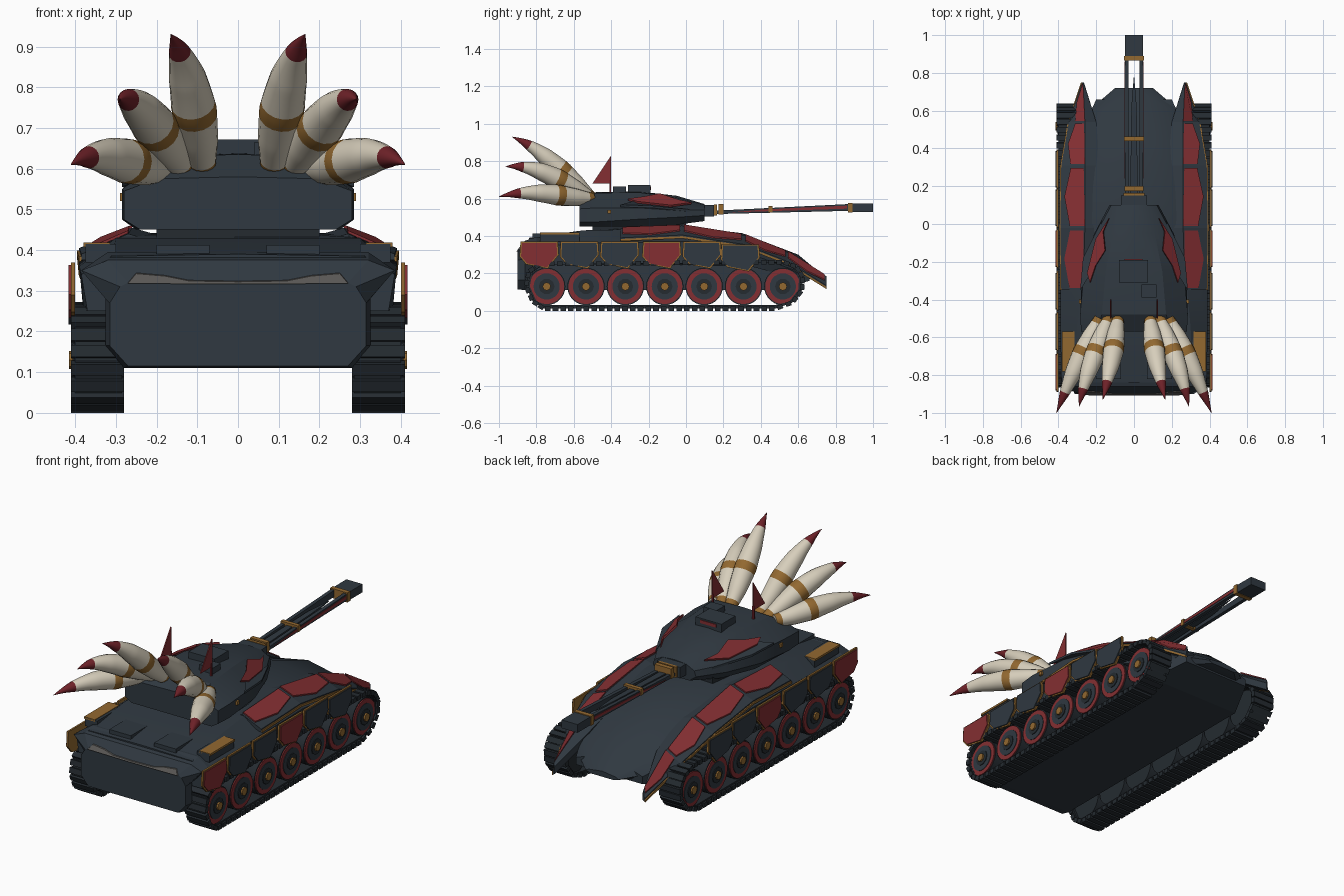
import bpy, bmesh
from math import pi, sin, cos, atan2
from mathutils import Vector, Matrix

if "Cube" in bpy.data.objects:
    bpy.data.objects.remove(bpy.data.objects["Cube"])


def material(name, rgb):
    m = bpy.data.materials.new(name)
    m.use_nodes = True
    m.diffuse_color = (*rgb, 1)
    m.node_tree.nodes["Principled BSDF"].inputs["Base Color"].default_value = (*rgb, 1)
    return m


ARMOUR = material("slate armour", (.029, .040, .052))
TRACK = material("dark track", (.018, .024, .030))
RED = material("crimson", (.23, .028, .032))
TIP = material("dark crimson", (.16, .016, .022))
GOLD = material("old gold", (.29, .14, .03))
BONE = material("bone", (.68, .62, .50))
WORN = material("worn metal", (.10, .095, .09))


def finish(name, bm, mats, smooth=None):
    bmesh.ops.remove_doubles(bm, verts=bm.verts, dist=1e-5)
    bmesh.ops.recalc_face_normals(bm, faces=bm.faces)
    me = bpy.data.meshes.new(name)
    bm.to_mesh(me)
    bm.free()
    ob = bpy.data.objects.new(name, me)
    bpy.context.collection.objects.link(ob)
    for m in mats:
        me.materials.append(m)
    if smooth:
        bpy.ops.object.select_all(action='DESELECT')
        bpy.context.view_layer.objects.active = ob
        ob.select_set(True)
        bpy.ops.object.shade_smooth_by_angle(angle=smooth)
    return ob


def loft(name, rings, mats, cyclic=False, rule=None, smooth=None):
    """Skin closed rings of points; rule(i) gives the material of band i."""
    bm = bmesh.new()
    vs = [[bm.verts.new(p) for p in r] for r in rings]
    n = len(rings[0])
    for i in range(len(vs) if cyclic else len(vs) - 1):
        a, b = vs[i], vs[(i + 1) % len(vs)]
        for j in range(n):
            k = (j + 1) % n
            f = bm.faces.new((a[j], a[k], b[k], b[j]))
            f.material_index = rule(i) if rule else 0
    if not cyclic:
        bm.faces.new(vs[0])
        bm.faces.new(vs[-1]).material_index = rule(len(vs) - 2) if rule else 0
    return finish(name, bm, mats, smooth)


def body(name, sections, mat, smooth=None):
    """Loft along y from half profiles mirrored in x."""
    rings = [[(x, y, z) for x, z in half] + [(-x, y, z) for x, z in reversed(half)]
             for y, half in sections]
    return loft(name, rings, [mat], smooth=smooth)


def slab(name, pts, d, mat, pair=False):
    """Polygon extruded along d, optionally with a mirrored twin."""
    for s, side in ((1, "left_"), (-1, "right_")) if pair else ((1, ""),):
        a = [(s * x, y, z) for x, y, z in pts]
        b = [(s * (x + d[0]), y + d[1], z + d[2]) for x, y, z in pts]
        loft(side + name, [a, b], [mat])


def box(name, x, y, z, mat, pair=False):
    base = [(x[0], y[0], z[0]), (x[1], y[0], z[0]), (x[1], y[1], z[0]), (x[0], y[1], z[0])]
    slab(name, base, (0, 0, z[1] - z[0]), mat, pair)


def disc(name, s, y, z, r, x0, x1, mat, n=28):
    ring = [(y + r * cos(2 * pi * i / n), z + r * sin(2 * pi * i / n)) for i in range(n)]
    loft(name, [[(s * x, a, b) for a, b in ring] for x in (x0, x1)], [mat], smooth=.6)


# Hull
body("lower_hull", [
    (-.90, [(.27, .115), (.315, .165), (.315, .27), (.29, .31), (.27, .32)]),
    (-.86, [(.28, .11), (.325, .165), (.325, .28), (.385, .35), (.32, .375)]),
    (-.80, [(.28, .11), (.28, .165), (.28, .25), (.385, .35), (.32, .395)]),
    (.48, [(.28, .11), (.28, .165), (.28, .24), (.28, .25), (.2, .25)]),
    (.66, [(.20, .16), (.2, .17), (.2, .18), (.2, .20), (.14, .22)])], ARMOUR)
body("upper_hull", [
    (-.84, [(.37, .25), (.385, .34), (.31, .385), (0, .39)]),
    (-.55, [(.38, .25), (.39, .36), (.30, .43), (0, .43)]),
    (0, [(.38, .25), (.39, .37), (.25, .44), (0, .45)]),
    (.3, [(.36, .25), (.37, .32), (.2, .395), (0, .415)]),
    (.6, [(.2, .17), (.24, .21), (.2, .26), (0, .30)]),
    (.72, [(.07, .17), (.1, .18), (.08, .19), (0, .20)])], ARMOUR, smooth=.5)
slab("worn_edge", [(x, -.905 + (z - .32) * .73, z) for x, z in
     ((0, .316), (.27, .318), (.25, .342), (.18, .336), (.12, .324), (0, .322))],
     (0, .006, .002), WORN, True)
box("engine_hatch", (.07, .20), (-.82, -.67), (.37, .412), ARMOUR, True)
box("stowage_box", (.30, .375), (-.78, -.57), (.37, .415), ARMOUR, True)
box("stowage_trim", (.315, .38), (-.78, -.57), (.407, .418), GOLD, True)

# Swept fenders with red panels and gold edging
KNOTS = [(-.35, .20, .27, .385, .44), (-.02, .19, .26, .39, .455), (.31, .18, .26, .385, .405),
         (.54, .20, .26, .345, .315), (.75, .265, .27, .275, .185)]
for s, side in ((1, "left"), (-1, "right")):
    rings, trim = [], []
    for y, xi, xm, xo, z in KNOTS:
        rings.append([(s * xi, y, z - .02), (s * xm, y, z), (s * xo, y, z - .05),
                      (s * xo, y, z - .065), (s * xi, y, z - .06)])
        trim.append([(s * (xo + a), y, z + b) for a, b in
                     ((0, -.056), (.006, -.056), (.006, -.068), (0, -.068))])
    loft(side + "_fender", rings, [ARMOUR])
    loft(side + "_fender_trim", trim, [GOLD])
for i, (a, b) in enumerate(zip(KNOTS, KNOTS[1:])):
    def on_fender(t, u):
        y, xi, xm, xo, z = [p + (q - p) * t for p, q in zip(a, b)]
        return (xm + (xo - xm) * u, y, z - .05 * u + .001)
    slab("fender_panel", [on_fender(.03, 0), on_fender(.03, .62), on_fender(.5, .85),
                          on_fender(.96, .6), on_fender(.96, .05)], (0, 0, .007), RED, True)

# Tracks
PATH = [(-.76, .012), (.48, .012), (.57, .045), (.62, .11), (.625, .18), (.59, .235),
        (.52, .26), (-.78, .25), (-.84, .21), (-.855, .13), (-.82, .05)]
mid = Vector((-.1, .135))
for s, side in ((1, "left"), (-1, "right")):
    belt = []
    for y, z in PATH:
        v = Vector((y, z))
        i = v - (v - mid).normalized() * .02
        if abs(y) < .8 and z < .02:
            i = v + Vector((0, .02))
        belt.append([(s * .285, *v), (s * .40, *v), (s * .40, *i), (s * .285, *i)])
    loft(side + "_track_belt", belt, [TRACK], cyclic=True)
    bm = bmesh.new()
    for p, q in zip(PATH, PATH[1:] + PATH[:1]):
        p, q = Vector(p), Vector(q)
        d = q - p
        n = max(1, round(d.length / .042))
        for k in range(n):
            c = p + d * (k + .5) / n
            bmesh.ops.create_cube(bm, size=1, matrix=Matrix.Translation((s * .345, c.x, c.y))
                                  @ Matrix.Rotation(atan2(d.y, d.x), 4, 'X')
                                  @ Matrix.Diagonal((.13, .03, .024, 1)))
    finish(side + "_track_pads", bm, [TRACK])
    # Road wheels
    for i in range(7):
        y = -.745 + .2105 * i
        disc(side + "_wheel_tyre", s, y, .13, .100, .30, .393, TRACK)
        disc(side + "_wheel_ring", s, y, .13, .094, .38, .399, RED)
        disc(side + "_wheel_face", s, y, .13, .070, .38, .402, ARMOUR)
        disc(side + "_wheel_boss", s, y, .13, .042, .38, .406, TRACK, 10)
        disc(side + "_wheel_hub", s, y, .13, .022, .38, .415, GOLD, 8)

# Side skirts: gold backing plate with an inset coloured face
SKIRT = [(-.1, .07), (.1, .07), (.105, 0), (.045, -.075), (-.07, -.052), (-.105, -.01)]
for i, (y, z) in enumerate([(-.785, .3), (-.57, .3), (-.355, .3), (-.13, .3), (.085, .3), (.29, .285)]):
    slab("skirt_backing", [(.400, y + a, z + b) for a, b in SKIRT], (.010, 0, 0), GOLD, True)
    slab("skirt_face", [(.408, y + a * .92, z + b * .9) for a, b in SKIRT], (.008, 0, 0),
         RED if i in (0, 3) else ARMOUR, True)

# Turret
body("turret_ring", [(-.5, [(.2, .42), (.2, .47)]), (0, [(.16, .42), (.16, .48)])], TRACK)
body("turret", [
    (-.57, [(.24, .45), (.28, .475), (.28, .545), (.2, .575), (0, .58)]),
    (-.48, [(.25, .45), (.285, .475), (.285, .55), (.17, .63), (0, .635)]),
    (-.25, [(.24, .45), (.275, .49), (.265, .55), (.15, .632), (0, .638)]),
    (-.05, [(.18, .46), (.21, .50), (.20, .54), (.11, .605), (0, .615)]),
    (.1, [(.09, .48), (.13, .51), (.12, .54), (.07, .565), (0, .57)])], ARMOUR, smooth=.5)
box("hatch", (-.08, .075), (-.31, -.19), (.62, .672), ARMOUR)
box("hatch_red_inset", (-.05, .045), (-.192, -.186), (.647, .664), RED)
box("small_hatch", (.04, .12), (-.39, -.32), (.62, .665), ARMOUR)
slab("cheek_red_blade", [(.13, .03, .57), (.16, -.04, .585), (.15, -.14, .618), (.20, -.22, .602),
                         (.23, -.31, .59), (.245, -.26, .575), (.20, -.08, .555)],
     (.004, 0, .010), RED, True)
slab("cheek_dark_blade", [(.17, .02, .53), (.27, -.18, .55), (.285, -.35, .555), (.24, -.28, .575)],
     (0, 0, .012), ARMOUR, True)
slab("turret_stud", [(.27, -.42, .52), (.27, -.40, .52), (.27, -.40, .54), (.27, -.42, .54)],
     (.02, 0, 0), GOLD, True)
slab("red_fin", [(.12, -.50, .68), (.12, -.40, .83), (.12, -.40, .68)], (.006, 0, 0), RED, True)
box("fin_post", (.118, .128), (-.41, -.40), (.60, .70), TIP, True)

# Twin-rail gun
box("mantlet", (-.07, .07), (.04, .15), (.505, .565), ARMOUR)
box("gun_collar_rear", (-.055, .055), (.150, .165), (.51, .568), GOLD)
box("gun_collar", (-.05, .05), (.175, .20), (.515, .57), GOLD)
slab("gun_rail", [(.028, .15, .517), (.028, .15, .535), (.028, .9, .572), (.028, .9, .535)],
     (.02, 0, 0), ARMOUR, True)
slab("gun_rail_stripe", [(.047, .24, .526), (.047, .42, .542), (.047, .86, .562), (.047, .86, .546)],
     (.004, 0, 0), RED, True)
loft("gun_core", [[(-w, y, z - h), (w, y, z - h), (w, y, z + h), (-w, y, z + h)]
                  for y, z, w, h in ((.14, .527, .02, .008), (.62, .545, .014, .008),
                                     (.78, .552, .001, .001))], [ARMOUR])
box("gun_band_middle", (-.052, .052), (.44, .462), (.525, .56), GOLD)
box("gun_band_front", (-.052, .052), (.865, .89), (.525, .577), GOLD)
box("muzzle", (-.048, .048), (.89, 1.0), (.528, .573), ARMOUR)

# Horn fans at the back of the turret
HORNS = [((.085, -.50, .60), (.105, -.645, .73), (.13, -.78, .845), (.165, -.93, .93)),
         ((.135, -.50, .60), (.195, -.66, .69), (.25, -.81, .755), (.29, -.965, .77)),
         ((.18, -.50, .60), (.26, -.66, .615), (.335, -.82, .63), (.41, -1.0, .61))]
WIDTH = [(0, .030), (.18, .047), (.38, .056), (.6, .046), (.82, .026), (1, .0008)]
STEPS = 36


def along(pts, t):
    out = Vector((0, 0, 0))
    for i, p in enumerate(pts):
        w = 1
        for j in range(4):
            if j != i:
                w *= (t * 3 - j) / (i - j)
        out += Vector(p) * w
    return out


def horn_band(i):
    t = (i + .5) / STEPS
    return 2 if t > .81 else 1 if t < .05 or .33 < t < .41 else 0


for s, side in ((1, "left"), (-1, "right")):
    for h in HORNS:
        pts = [(s * x, y, z) for x, y, z in h]
        rings = []
        for i in range(STEPS + 1):
            t = i / STEPS
            for (t0, r0), (t1, r1) in zip(WIDTH, WIDTH[1:]):
                if t0 <= t <= t1:
                    r = r0 + (r1 - r0) * (t - t0) / (t1 - t0)
            axis = along(pts, t + .01) - along(pts, t - .01)
            u = axis.cross(Vector((1, 0, 0))).normalized()
            v = axis.cross(u).normalized()
            c = along(pts, t)
            rings.append([c + r * (u * cos(k * pi / 8) + v * sin(k * pi / 8)) for k in range(16)])
        loft(side + "_horn", rings, [BONE, GOLD, TIP], rule=horn_band, smooth=.9)
